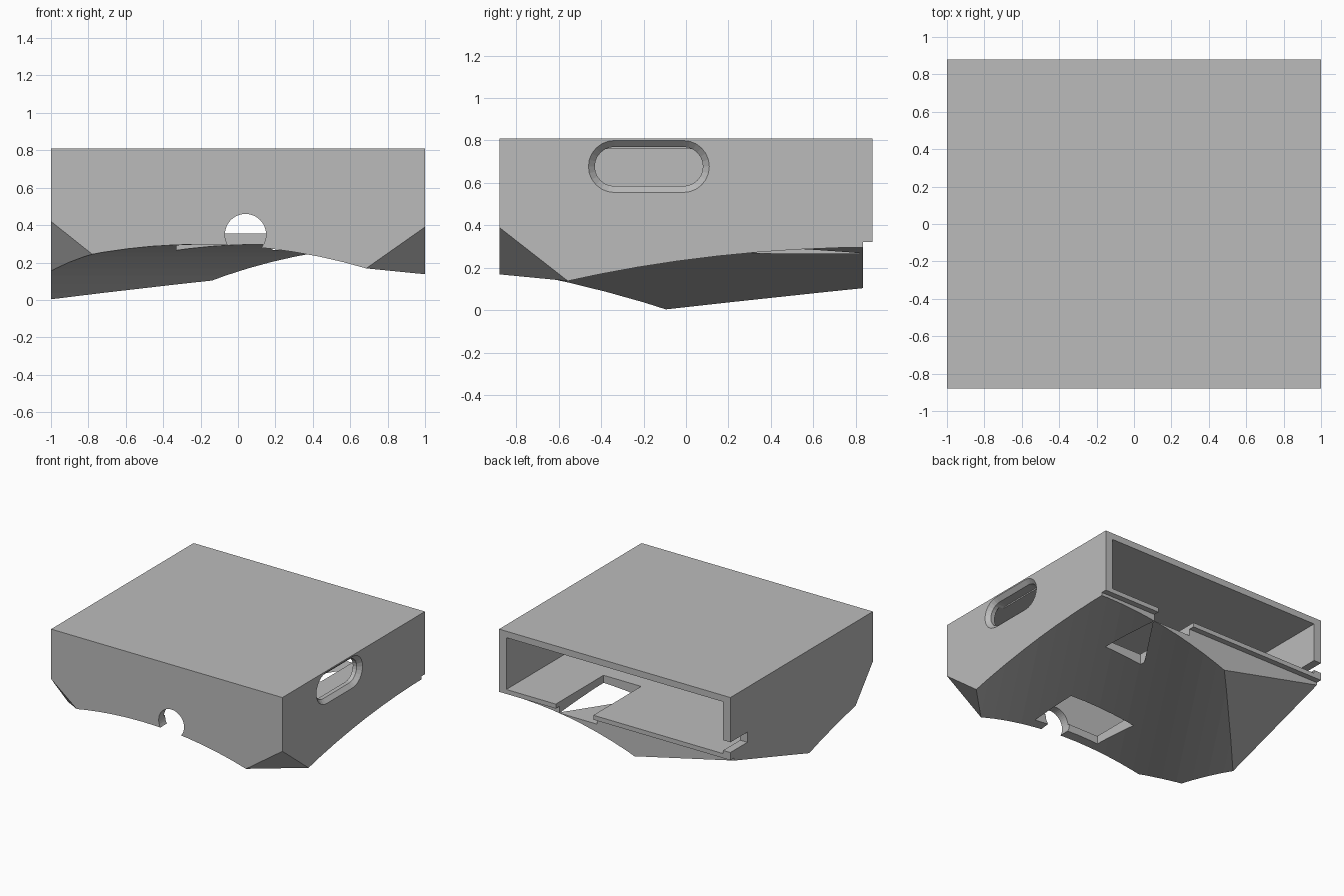
import bpy, bmesh, math
from mathutils import Vector, Matrix

old = bpy.data.objects.get("Cube")
if old:
    bpy.data.objects.remove(old, do_unlink=True)

grey = bpy.data.materials.new("light_grey")
grey.use_nodes = True
grey.diffuse_color = (0.5, 0.5, 0.5, 1)
grey.node_tree.nodes["Principled BSDF"].inputs["Base Color"].default_value = (0.5, 0.5, 0.5, 1)


def finish(name, bm):
    bmesh.ops.recalc_face_normals(bm, faces=bm.faces[:])
    mesh = bpy.data.meshes.new(name)
    bm.to_mesh(mesh)
    bm.free()
    mesh.materials.append(grey)
    obj = bpy.data.objects.new(name, mesh)
    bpy.context.collection.objects.link(obj)
    return obj


def box(name, x0, x1, y0, y1, z0, z1):
    bm = bmesh.new()
    bmesh.ops.create_cube(bm, size=1)
    for v in bm.verts:
        v.co = Vector((x1 if v.co.x > 0 else x0, y1 if v.co.y > 0 else y0, z1 if v.co.z > 0 else z0))
    return finish(name, bm)


def loft(name, rings):
    """Closed solid through rings of equal point count."""
    bm = bmesh.new()
    loops = [[bm.verts.new(p) for p in ring] for ring in rings]
    n = len(loops[0])
    for a, b in zip(loops, loops[1:]):
        for i in range(n):
            bm.faces.new((a[i], a[(i + 1) % n], b[(i + 1) % n], b[i]))
    bm.faces.new(loops[0][::-1])
    bm.faces.new(loops[-1])
    return finish(name, bm)


def plane_cutter(name, *pts):
    """Large block lying outside the plane through three points."""
    a, b, c = map(Vector, pts)
    n = (b - a).cross(c - a).normalized()
    mid = (a + b + c) / 3
    if n.dot(mid - Vector((0, 0, 0.5))) < 0:
        n = -n
    s = (b - a).normalized()
    t = n.cross(s)
    base = [mid + s * i + t * j for i, j in ((-3, -3), (3, -3), (3, 3), (-3, 3))]
    return loft(name, [base, [p + n * 2 for p in base]])


def cylinder(name, radius, depth, segments, centre, yaw):
    """Horizontal cylinder whose axis points along yaw."""
    bm = bmesh.new()
    turn = Matrix.Rotation(yaw, 4, "Z") @ Matrix.Rotation(math.pi / 2, 4, "Y")
    bmesh.ops.create_cone(bm, cap_ends=True, segments=segments, radius1=radius, radius2=radius,
                          depth=depth, matrix=Matrix.Translation(centre) @ turn)
    return finish(name, bm)


def cut(target, cutter):
    cutter.hide_render = True
    mod = target.modifiers.new(cutter.name, "BOOLEAN")
    mod.operation, mod.solver, mod.object = "DIFFERENCE", "EXACT", cutter
    bpy.context.view_layer.update()
    result = bpy.data.meshes.new_from_object(target.evaluated_get(bpy.context.evaluated_depsgraph_get()))
    target.modifiers.clear()
    target.data = result
    bpy.data.objects.remove(cutter, do_unlink=True)


def stadium(x, r, y0=-0.3375, y1=-0.0125, z=0.677, steps=12):
    pts = []
    for cy, start in ((y1, -90), (y0, 90)):
        for i in range(steps + 1):
            a = math.radians(start + 180 * i / steps)
            pts.append((x, cy + r * math.cos(a), z + r * math.sin(a)))
    return pts


# Outer block with a broad diagonal arch underneath and three clipped lower corners
housing = box("housing", -1, 1, -0.88, 0.88, 0, 0.81)
cut(housing, cylinder("arch_cutter", 2.2, 8, 128, (0.265, -0.178, 0.297 - 2.2), math.radians(56.1)))
cut(housing, plane_cutter("front_left_corner", (0.68, -0.88, 0.165), (1, -0.56, 0.14), (1, -0.88, 0.39)))
cut(housing, plane_cutter("front_right_corner", (-0.78, -0.88, 0.245), (-1, -0.67, 0.16), (-1, -0.88, 0.42)))
cut(housing, plane_cutter("back_right_corner", (-1, -0.09, 0.005), (-0.13, 0.83, 0.1), (-1, 0.85, 0.305)))

# Main cavity, open at the back, and recess along the lower back edge
cut(housing, box("cavity", -0.937, 0.937, -0.815, 1, 0.355, 0.76))
cut(housing, box("back_recess", -2, 2, 0.835, 1, -1, 0.32))

# Floor openings
cut(housing, box("front_floor_opening", -0.33, 0.25, -0.8, -0.4, -1, 0.4))
cut(housing, box("back_floor_pocket", 0.185, 0.51, 0.29, 1, 0.268, 0.4))

# Cable hole, bevelled side slot and small clip slit
cut(housing, cylinder("cable_hole", 0.11, 0.3, 40, (0.04, -0.92, 0.35), math.pi / 2))
cut(housing, loft("side_slot", [stadium(1.01, 0.1325), stadium(0.97, 0.0925), stadium(0.9, 0.0925)]))
cut(housing, box("clip_slit", -1.1, -0.9, 0.67, 1, 0.38, 0.46))
